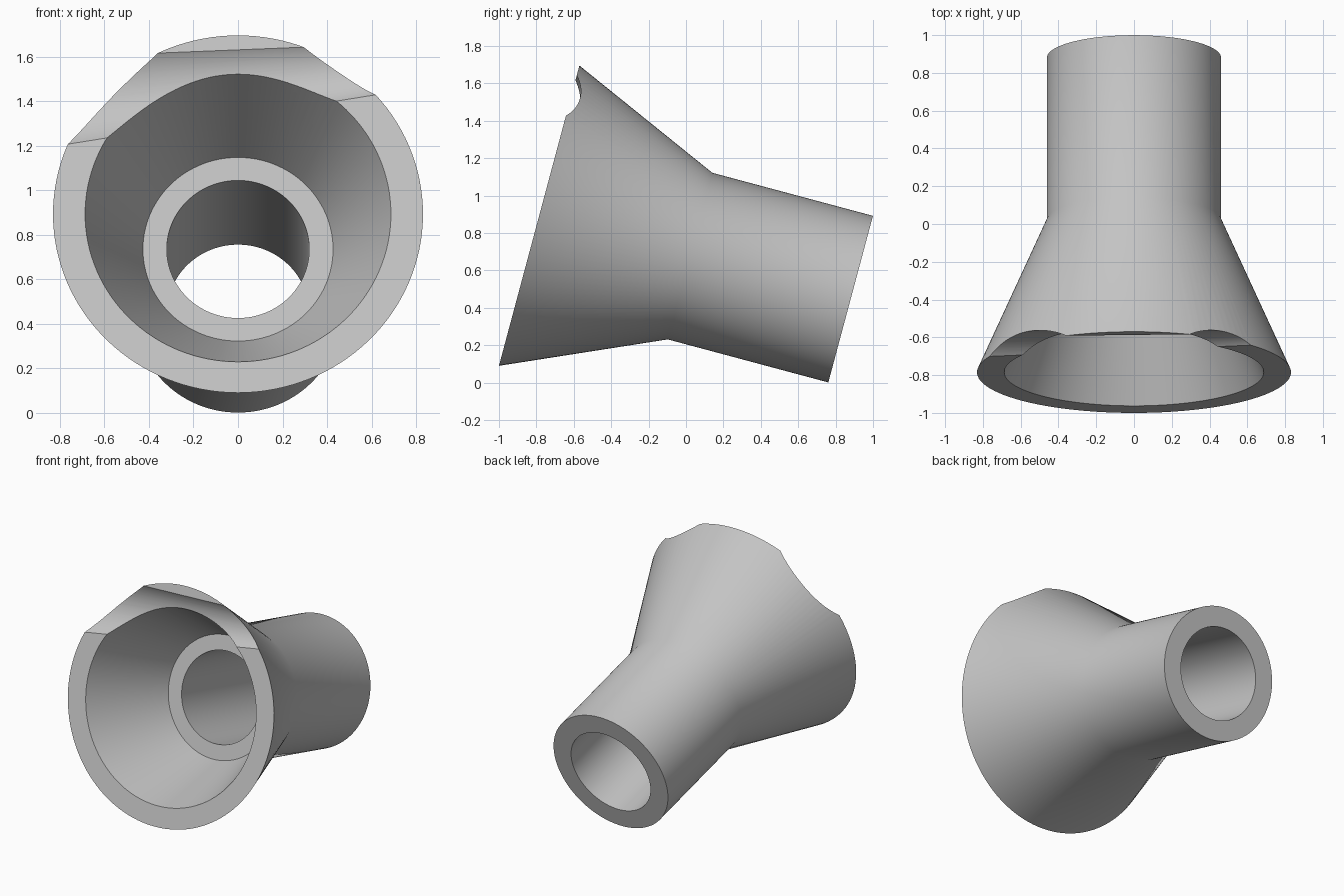
import bpy, bmesh, math
from mathutils import Matrix

cube = bpy.data.objects.get("Cube")
if cube:
    bpy.data.objects.remove(cube, do_unlink=True)

SEGMENTS = 128
TILT = math.radians(-15)
PLACE = Matrix.Translation((0, -0.785, 0.893)) @ Matrix.Rotation(TILT, 4, 'X')

grey = bpy.data.materials.new("plain grey")
grey.use_nodes = True
colour = (0.55, 0.55, 0.55, 1)
grey.diffuse_color = colour
grey.node_tree.nodes["Principled BSDF"].inputs["Base Color"].default_value = colour


def circle(bm, point, n):
    return [bm.verts.new(point(2 * math.pi * i / n)) for i in range(n)]


def bridge(bm, a, b):
    n = len(a)
    for i in range(n):
        j = (i + 1) % n
        bm.faces.new((a[i], a[j], b[j], b[i]))


def finish(bm, name):
    bmesh.ops.recalc_face_normals(bm, faces=bm.faces)
    mesh = bpy.data.meshes.new(name)
    bm.to_mesh(mesh)
    bm.free()
    mesh.materials.append(grey)
    ob = bpy.data.objects.new(name, mesh)
    bpy.context.collection.objects.link(ob)
    ob.matrix_world = PLACE
    return ob


# Hollow funnel: closed (radius, depth) profile turned about the local y axis
LENGTH = 1.724
profile = [(0.831, 0), (0.461, 0.835), (0.461, LENGTH),
           (0.32, LENGTH), (0.32, 0.61), (0.427, 0.61), (0.687, 0)]
bm = bmesh.new()
rings = [circle(bm, lambda a, r=r, d=d: (r * math.cos(a), d, r * math.sin(a)), SEGMENTS)
         for r, d in profile]
for k, ring in enumerate(rings):
    bridge(bm, ring, rings[(k + 1) % len(rings)])
funnel = finish(bm, "funnel")

# Tapered round cutter lying across the upper rim
bm = bmesh.new()
ends = []
for x in (-1.2, 1.2):
    half = 0.156 - 0.062 * x        # half width of the groove at the rim
    mid = 0.608 + 0.104 * x         # height of its centre line
    radius, lift = 1.506 * half, 1.126 * half
    ends.append(circle(bm, lambda a: (x, radius * math.cos(a) - lift,
                                      mid + radius * math.sin(a)), SEGMENTS))
bridge(bm, *ends)
for ring in ends:
    bm.faces.new(ring)
cutter = finish(bm, "groove_cutter")
cutter.hide_render = True

# Cut the groove and shade
cut = funnel.modifiers.new("groove", 'BOOLEAN')
cut.operation = 'DIFFERENCE'
cut.solver = 'EXACT'
cut.object = cutter
bpy.ops.object.select_all(action='DESELECT')
funnel.select_set(True)
bpy.context.view_layer.objects.active = funnel
bpy.ops.object.modifier_apply(modifier=cut.name)
bpy.data.objects.remove(cutter, do_unlink=True)
bpy.ops.object.shade_smooth_by_angle(angle=math.radians(30))
